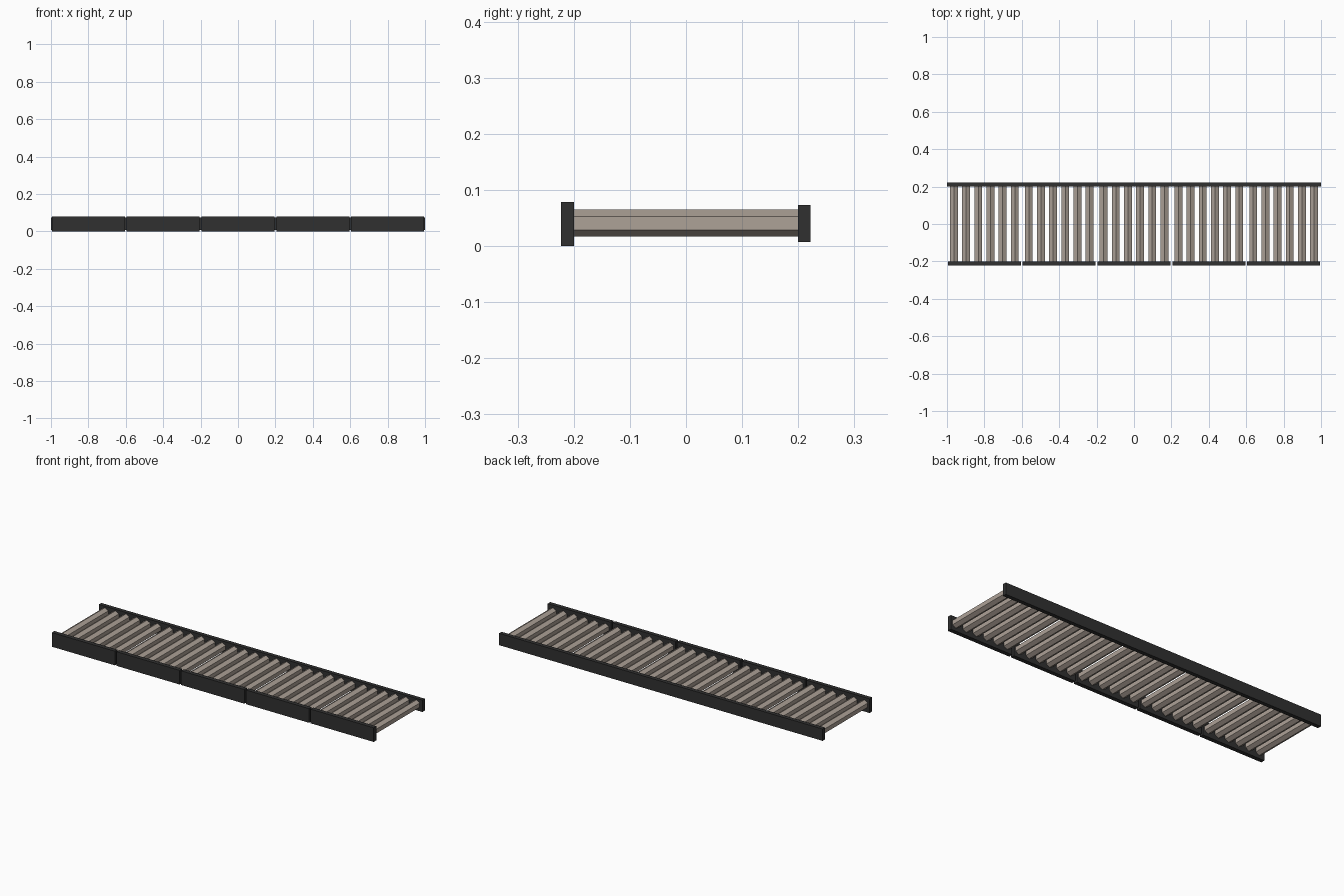
import bpy
from math import pi

if "Cube" in bpy.data.objects:
    bpy.data.objects.remove(bpy.data.objects["Cube"])


def material(name, rgb):
    m = bpy.data.materials.new(name)
    m.diffuse_color = (*rgb, 1)
    m.use_nodes = True
    m.node_tree.nodes["Principled BSDF"].inputs["Base Color"].default_value = m.diffuse_color
    return m


dark = material("dark_metal", (0.03, 0.03, 0.03))
warm = material("warm_grey", (0.42, 0.36, 0.31))


def box(name, x0, x1, y0, y1, z0, z1):
    bpy.ops.mesh.primitive_cube_add(
        size=1, location=((x0 + x1) / 2, (y0 + y1) / 2, (z0 + z1) / 2))
    o = bpy.context.object
    o.name = name
    o.scale = (x1 - x0, y1 - y0, z1 - z0)
    bpy.ops.object.transform_apply(location=False, rotation=False, scale=True)
    o.data.materials.append(dark)


def roller(name, x):
    # six-sided bar along y with a ridge pointing up
    bpy.ops.mesh.primitive_cylinder_add(
        vertices=6, radius=0.024, depth=0.40,
        location=(x, 0, 0.041), rotation=(pi / 2, 0, 0))
    o = bpy.context.object
    o.name = name
    o.data.materials.append(warm)


# One continuous rail at the back
box("back_rail", -1, 1, 0.20, 0.222, 0.007, 0.073)

# Five sections: a front rail piece and six rollers each
for s in range(5):
    cx = -0.8 + 0.4 * s
    box(f"front_rail_{s + 1}", cx - 0.195, cx + 0.195, -0.223, -0.20, 0, 0.079)
    for i in range(6):
        roller(f"roller_{s + 1}_{i + 1}", cx + (i - 2.5) * 0.065)
